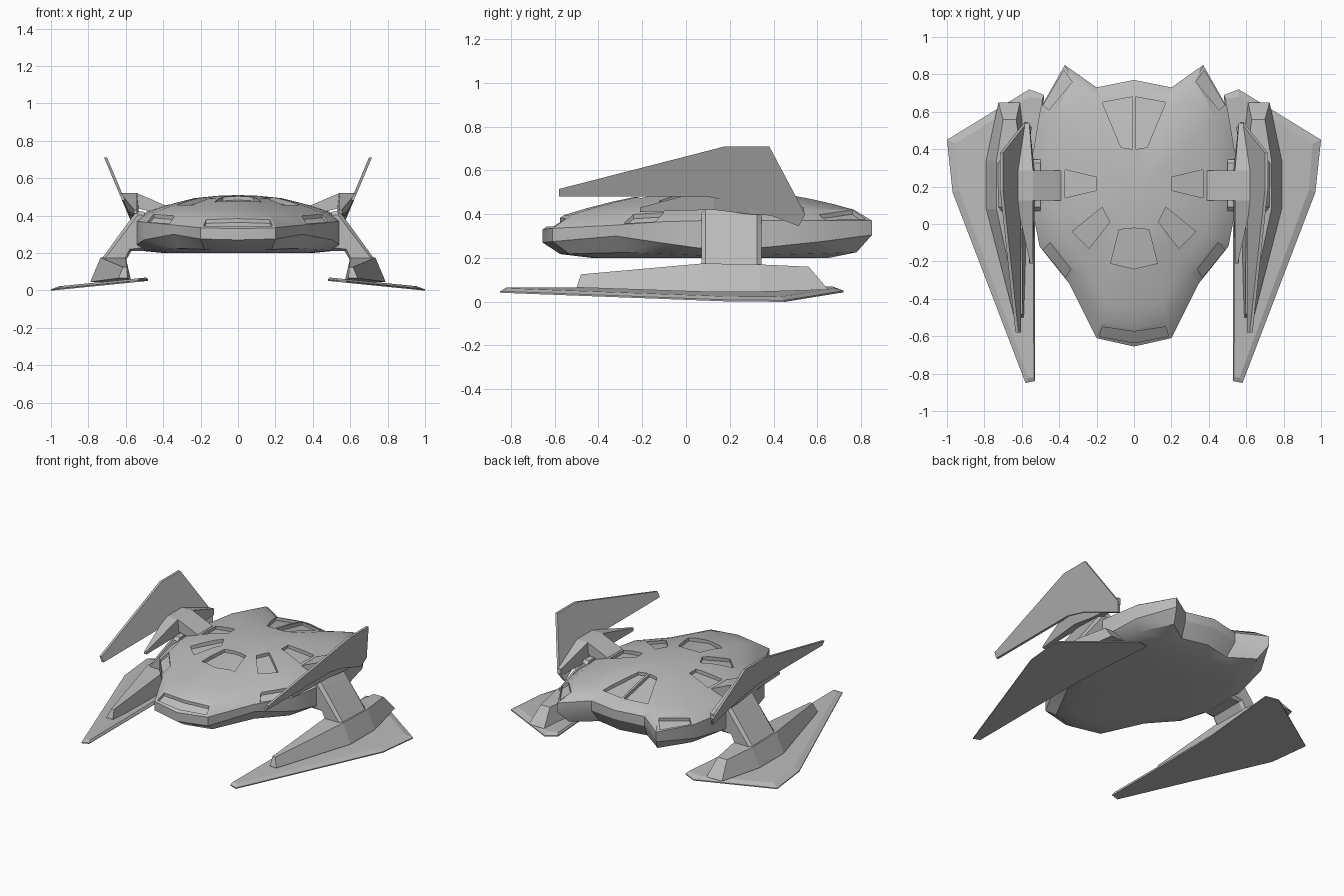
import bpy, bmesh
from mathutils import Vector
from mathutils.bvhtree import BVHTree

if "Cube" in bpy.data.objects:
    bpy.data.objects.remove(bpy.data.objects["Cube"])

grey = bpy.data.materials.new("hull_grey")
grey.use_nodes = True
grey.diffuse_color = (0.5, 0.5, 0.5, 1)
grey.node_tree.nodes["Principled BSDF"].inputs["Base Color"].default_value = (0.5, 0.5, 0.5, 1)


def make(name, bm):
    """Turn a bmesh into a grey object."""
    bmesh.ops.recalc_face_normals(bm, faces=bm.faces)
    mesh = bpy.data.meshes.new(name)
    bm.to_mesh(mesh)
    bm.free()
    mesh.materials.append(grey)
    obj = bpy.data.objects.new(name, mesh)
    bpy.context.collection.objects.link(obj)
    return obj


def loft(bm, rings, caps=True):
    """Skin a list of closed rings that have equal point counts."""
    loops = [[bm.verts.new(p) for p in ring] for ring in rings]
    n = len(loops[0])
    for a, b in zip(loops, loops[1:]):
        for i in range(n):
            j = (i + 1) % n
            bm.faces.new((a[i], a[j], b[j], b[i]))
    if caps:
        bm.faces.new(loops[0])
        bm.faces.new(loops[-1])
    return loops


def pair(name, rings):
    """Build a lofted part on the left and its mirror on the right."""
    for side, s in (("left_", 1), ("right_", -1)):
        bm = bmesh.new()
        loft(bm, [[(s * x, y, z) for x, y, z in ring] for ring in rings])
        make(side + name, bm)


# Hull: half outline as x, y, lower rim height, upper rim height
half = [(0, -0.655, 0.27, 0.33), (0.2, -0.61, 0.275, 0.335), (0.345, -0.32, 0.3, 0.35),
        (0.505, -0.12, 0.27, 0.365), (0.54, 0.06, 0.245, 0.37), (0.555, 0.2, 0.24, 0.37),
        (0.54, 0.38, 0.25, 0.37), (0.5, 0.62, 0.275, 0.37), (0.37, 0.85, 0.305, 0.37),
        (0.2, 0.73, 0.32, 0.385), (0, 0.77, 0.33, 0.39)]
outline = half + [(-x, y, a, b) for x, y, a, b in half[-2:0:-1]]
CY, TOP, BOTTOM = 0.15, 0.51, 0.2


def hull_ring(scale, rise, upper):
    ring = []
    for x, y, low, high in outline:
        start, goal = (high, TOP) if upper else (low, BOTTOM)
        ring.append((x * scale, CY + (y - CY) * scale, start + (goal - start) * rise))
    return ring


bm = bmesh.new()
rings = [hull_ring(s, r, False) for s, r in ((0.3, 1), (0.72, 1), (0.9, 0.75), (1, 0))]
rings += [hull_ring(s, r, True) for s, r in
          ((1, 0), (0.88, 0.36), (0.75, 0.54), (0.6, 0.71), (0.42, 0.88), (0.2, 0.97))]
loops = loft(bm, rings, caps=False)
bm.faces.new(loops[0])
peak = bm.verts.new((0, CY, TOP))
last = loops[-1]
for i in range(len(last)):
    bm.faces.new((last[i], last[(i + 1) % len(last)], peak))
bmesh.ops.triangulate(bm, faces=bm.faces)
tree = BVHTree.FromBMesh(bm)
hull = make("hull", bm)


# Sunken deck panels, cut to follow the dome
def surface(x, y):
    return tree.ray_cast(Vector((x, y, 2)), Vector((0, 0, -1)))[0].z


centre_panels = [
    [(-0.08, -0.03), (0, -0.022), (0.08, -0.03), (0.125, -0.21), (0, -0.24), (-0.125, -0.21)],
    [(-0.185, -0.6), (-0.17, -0.55), (0, -0.575), (0.17, -0.55), (0.185, -0.6), (0, -0.635)]]
side_panels = [
    [(0.17, 0.09), (0.13, 0.01), (0.24, -0.13), (0.33, -0.04)],
    [(0.2, 0.25), (0.2, 0.18), (0.37, 0.14), (0.37, 0.29)],
    [(0.007, 0.4), (0.07, 0.41), (0.17, 0.65), (0.007, 0.68)],
    [(0.34, -0.24), (0.45, -0.1), (0.485, -0.14), (0.365, -0.285)],
    [(0.33, 0.76), (0.375, 0.82), (0.485, 0.635), (0.455, 0.61)]]
panels = centre_panels + side_panels + [[(-x, y) for x, y in p] for p in side_panels]
bm = bmesh.new()
for p in panels:
    loft(bm, [[(x, y, surface(x, y) - 0.02) for x, y in p], [(x, y, 0.7) for x, y in p]])
bmesh.ops.triangulate(bm, faces=bm.faces)
cutter = make("panel_cutter", bm)
cutter.hide_render = True
cut = hull.modifiers.new("panels", "BOOLEAN")
cut.operation = "DIFFERENCE"
cut.solver = "EXACT"
cut.object = cutter
bpy.ops.object.select_all(action="DESELECT")
bpy.context.view_layer.objects.active = hull
hull.select_set(True)
bpy.ops.object.modifier_apply(modifier="panels")
bpy.data.objects.remove(cutter)
bpy.ops.object.shade_smooth_by_angle(angle=0.5)

# Lower pylons with chamfered front and rear edges
pylon = [(0.5, 0.42), (0.54, 0.425), (0.59, 0.36), (0.735, 0.16), (0.6, 0.16), (0.57, 0.21), (0.5, 0.21)]
inner = [(0.5, 0.4), (0.535, 0.405), (0.575, 0.35), (0.72, 0.16), (0.61, 0.16), (0.58, 0.22), (0.5, 0.23)]
pair("lower_pylon", [[(x, y, z) for x, z in prof] for prof, y in
                     ((inner, 0.07), (pylon, 0.09), (pylon, 0.325), (inner, 0.345))])


# Pods: sections along y as (y, top x pair, top z, bottom x pair, bottom z)
def sections(rows):
    return [[(t[0], y, tz), (t[1], y, tz), (b[1], y + dy, bz), (b[0], y + dy, bz)]
            for y, t, tz, b, bz, dy in rows]


pair("lower_pod", sections([
    (-0.48, (0.595, 0.615), 0.125, (0.59, 0.64), 0.065, -0.02),
    (0.08, (0.6, 0.735), 0.175, (0.57, 0.79), 0.045, 0),
    (0.34, (0.6, 0.735), 0.17, (0.57, 0.79), 0.045, 0),
    (0.56, (0.63, 0.7), 0.16, (0.61, 0.725), 0.055, 0.09)]))

pair("upper_pod", sections([
    (-0.21, (0.54, 0.555), 0.43, (0.54, 0.56), 0.41, 0),
    (0.125, (0.54, 0.63), 0.52, (0.53, 0.585), 0.42, 0),
    (0.285, (0.54, 0.63), 0.52, (0.53, 0.58), 0.4, 0),
    (0.54, (0.56, 0.585), 0.43, (0.56, 0.575), 0.385, 0)]))

# Upper arms joining the deck to the upper pods
arm = [(0.39, 0.455), (0.54, 0.52), (0.56, 0.5), (0.54, 0.44), (0.42, 0.41)]
pair("upper_arm", [[(x, y, z) for x, z in arm] for y in (0.125, 0.285)])

# Upper blades: thin leaning plates
blade = [(-0.58, 0.48), (-0.58, 0.515), (0.18, 0.71), (0.38, 0.71),
         (0.545, 0.4), (0.515, 0.345), (0.24, 0.45), (0.1, 0.48)]
pair("upper_blade", [[(0.565 + (z - 0.37) * 0.42 + dx, y, z) for y, z in blade]
                     for dx in (-0.008, 0.008)])

# Lower foils: flat underside, bevelled upper rim
foil = [(0.53, -0.84), (0.58, -0.85), (0.97, 0.17), (1.0, 0.45), (0.56, 0.72), (0.48, 0.69), (0.53, 0.1)]
deck = [(0.535, -0.82), (0.565, -0.82), (0.935, 0.18), (0.955, 0.43), (0.56, 0.68), (0.49, 0.67), (0.54, 0.1)]


def tilt(points, lift):
    return [(x, y, 0.047 - (x - 0.53) * 0.1 + lift) for x, y in points]


pair("lower_foil", [tilt(foil, -0.001), tilt(foil, 0.006), tilt(deck, 0.018)])
